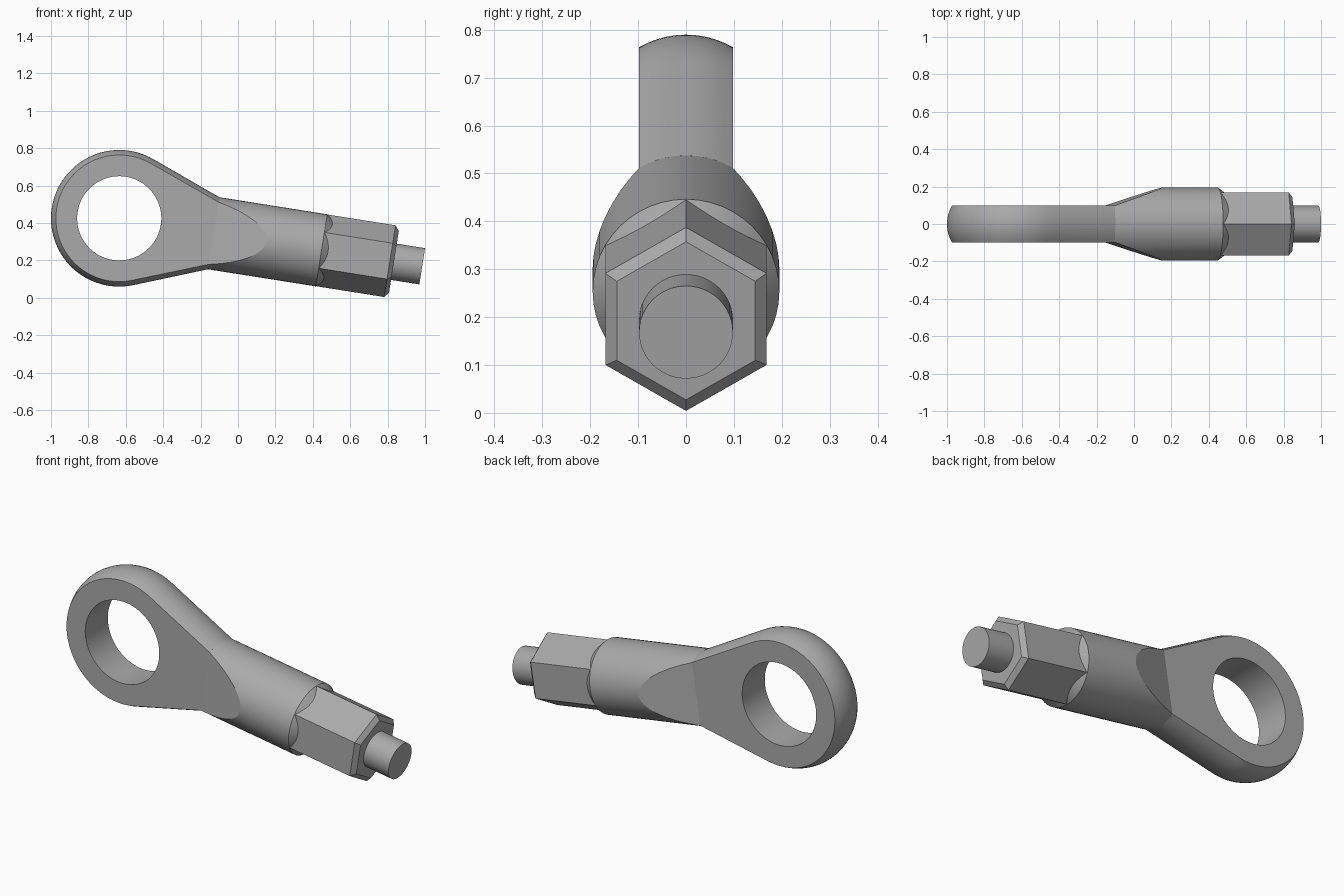
import bpy, bmesh, math
from mathutils import Vector

if "Cube" in bpy.data.objects:
    bpy.data.objects.remove(bpy.data.objects["Cube"])

TILT = math.radians(9)          # rod axis slopes down towards +x
EYE_CENTRE = (-0.635, 0, 0.425)
ROD_R = 0.195
HALF = 0.098                    # half thickness of the eye
EYE_R, HOLE_R = 0.365, 0.225
NECK = 0.511                    # where eye meets shank, along the axis

steel = bpy.data.materials.new("grey_steel")
steel.use_nodes = True
grey = (0.4, 0.4, 0.4, 1)
steel.diffuse_color = grey
steel.node_tree.nodes["Principled BSDF"].inputs["Base Color"].default_value = grey


def finish(name, bm, angle=15):
    bmesh.ops.recalc_face_normals(bm, faces=bm.faces)
    mesh = bpy.data.meshes.new(name)
    bm.to_mesh(mesh)
    bm.free()
    mesh.materials.append(steel)
    obj = bpy.data.objects.new(name, mesh)
    obj.location = EYE_CENTRE
    obj.rotation_euler = (0, TILT, 0)
    bpy.context.collection.objects.link(obj)
    bpy.ops.object.select_all(action='DESELECT')
    obj.select_set(True)
    bpy.context.view_layer.objects.active = obj
    bpy.ops.object.shade_smooth_by_angle(angle=math.radians(angle))


def turned(profile, sides):
    """Closed solid around the local x axis from (position, radius) pairs."""
    bm = bmesh.new()
    rings = []
    for t, r in profile:
        angles = [2 * math.pi * i / sides for i in range(sides)]
        rings.append([bm.verts.new((t, r * math.sin(a), r * math.cos(a))) for a in angles])
    for lo, hi in zip(rings, rings[1:]):
        for i in range(sides):
            j = (i + 1) % sides
            bm.faces.new((lo[i], lo[j], hi[j], hi[i]))
    bm.faces.new(rings[0])
    bm.faces.new(rings[-1])
    return bm


# Eye: teardrop outline with a barrel-shaped rim and a round hole
dist = math.hypot(NECK, ROD_R)
neck_angle = math.atan2(ROD_R, NECK)
tangent = neck_angle + math.acos(EYE_R / dist)
ARC, SIDE, END = 64, 10, 8


def outline(drop):
    """Teardrop in the local x-z plane, moved inwards by drop."""
    r, s = EYE_R - drop, ROD_R - drop
    pts = []
    for i in range(ARC):
        a = tangent + (2 * math.pi - 2 * tangent) * i / ARC
        pts.append(Vector((r * math.cos(a), r * math.sin(a))))
    top = Vector((r * math.cos(tangent), r * math.sin(tangent)))
    low = Vector((top.x, -top.y))
    corners = [low, Vector((NECK, -s)), Vector((NECK, s)), top]
    for a, b, n in zip(corners, corners[1:], (SIDE, END, SIDE)):
        pts += [a.lerp(b, i / n) for i in range(n)]
    return pts


def hole():
    stops = [tangent, 2 * math.pi - tangent, 2 * math.pi - neck_angle,
             2 * math.pi + neck_angle, 2 * math.pi + tangent]
    pts = []
    for a, b, n in zip(stops, stops[1:], (ARC, SIDE, END, SIDE)):
        for i in range(n):
            t = a + (b - a) * i / n
            pts.append(Vector((HOLE_R * math.cos(t), HOLE_R * math.sin(t))))
    return pts


bm = bmesh.new()
levels = [(hole(), -HALF)]
STEPS = 10
for k in range(STEPS + 1):
    y = -HALF + 2 * HALF * k / STEPS
    levels.append((outline(ROD_R - math.sqrt(ROD_R ** 2 - y * y)), y))
levels.append((hole(), HALF))
loops = [[bm.verts.new((p.x, y, p.y)) for p in pts] for pts, y in levels]
for k, lo in enumerate(loops):
    hi = loops[(k + 1) % len(loops)]
    for i in range(len(lo)):
        j = (i + 1) % len(lo)
        bm.faces.new((lo[i], lo[j], hi[j], hi[i]))
finish("rod_eye", bm, 30)

# Shank: round bar with a chamfered end and two sloping flats towards the eye
bm = turned([(NECK, ROD_R), (1.095, ROD_R), (1.135, 0.165)], 48)
slope = (ROD_R - HALF) / 0.285
for side in (-1, 1):
    cut = bmesh.ops.bisect_plane(
        bm, geom=bm.verts[:] + bm.edges[:] + bm.faces[:], dist=1e-5,
        plane_co=(NECK, side * HALF, 0), plane_no=(-slope, side, 0), clear_outer=True)
    edges = [e for e in bm.edges if e.is_boundary]
    bmesh.ops.holes_fill(bm, edges=edges, sides=0)
finish("shank", bm)

# Hexagonal nut section with a chamfered end
finish("hex_section", turned([(1.02, 0.194), (1.465, 0.194), (1.487, 0.167)], 6))

# Round pin at the tip
finish("end_pin", turned([(1.45, HALF), (1.64, HALF)], 48))
